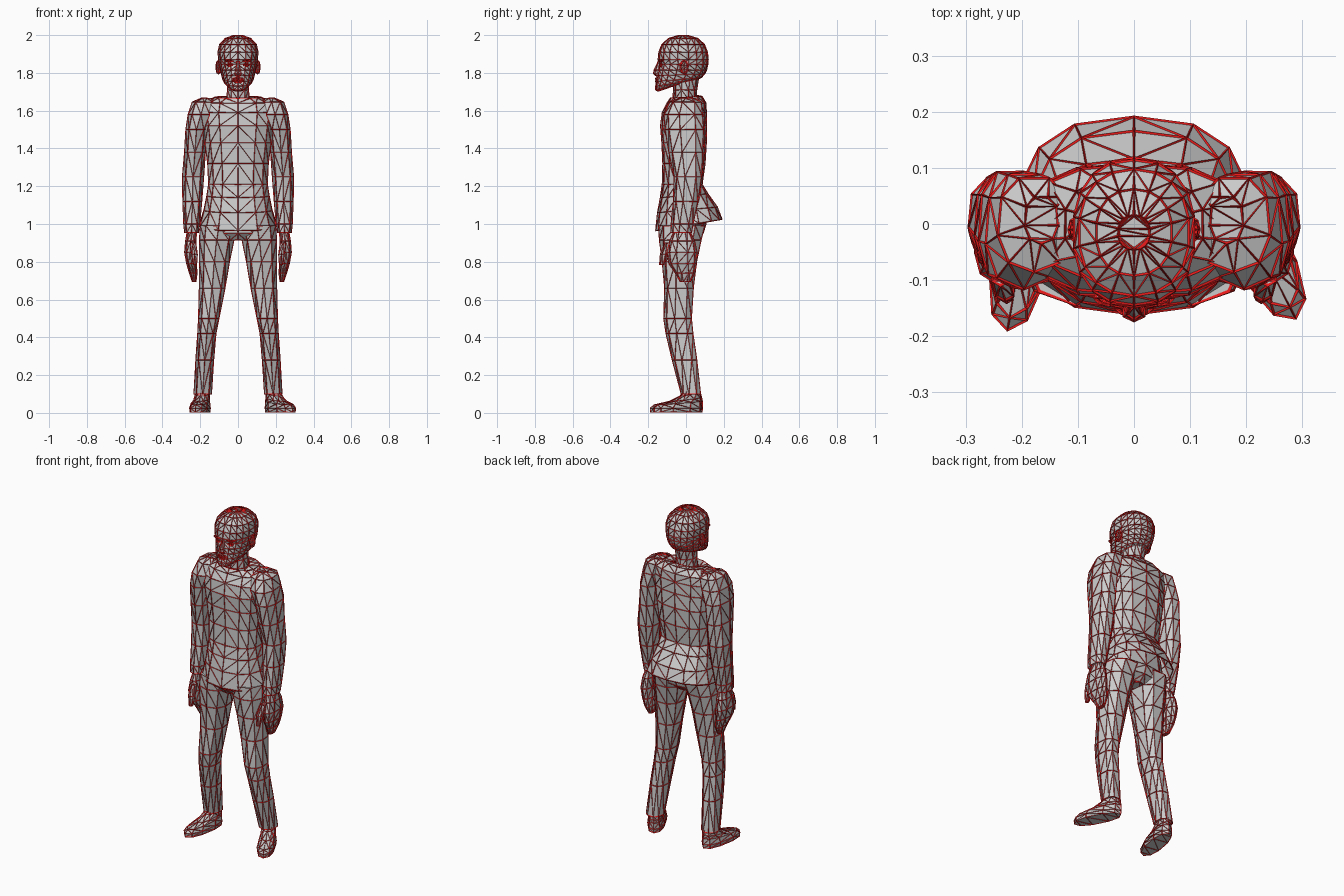
import bpy
import bmesh
import math
from mathutils import Matrix

default_cube = bpy.data.objects.get("Cube")
if default_cube:
    bpy.data.objects.remove(default_cube, do_unlink=True)

WIRE = 0.007


def make_material(name, colour):
    mat = bpy.data.materials.new(name)
    mat.use_nodes = True
    mat.diffuse_color = colour
    mat.node_tree.nodes["Principled BSDF"].inputs["Base Color"].default_value = colour
    return mat


surface_grey = make_material("surface_grey", (0.6, 0.6, 0.6, 1))
wire_red = make_material("wire_red", (0.8, 0.01, 0.01, 1))


def finish(name, bm, matrix=None):
    """Triangulate a part and trace every edge with a red strut."""
    bmesh.ops.recalc_face_normals(bm, faces=bm.faces)
    bmesh.ops.triangulate(bm, faces=bm.faces, quad_method="SHORT_EDGE")
    if matrix:
        bm.transform(matrix)
        if matrix.determinant() < 0:
            bmesh.ops.reverse_faces(bm, faces=bm.faces)
    mesh = bpy.data.meshes.new(name)
    bm.to_mesh(mesh)
    bm.free()
    obj = bpy.data.objects.new(name, mesh)
    bpy.context.collection.objects.link(obj)
    mesh.materials.append(surface_grey)
    mesh.materials.append(wire_red)
    wire = obj.modifiers.new("edge_struts", "WIREFRAME")
    wire.thickness = WIRE
    wire.use_replace = False
    wire.use_even_offset = False
    wire.use_boundary = True
    wire.material_offset = 1
    return obj


def loft(name, rings, sides=8, power=2.4, cap_start=True, cap_end=True, matrix=None):
    """Skin rings of (z, centre x, half width, front y, back y, rise to the back)."""
    bm = bmesh.new()
    loops = []
    for z, cx, half, front, back, *rise in rings:
        rise = rise[0] if rise else 0
        loop = []
        for i in range(sides):
            angle = math.tau * i / sides - math.pi / 2
            c, s = (math.copysign(abs(v) ** (2 / power), v)
                    for v in (math.cos(angle), math.sin(angle)))
            t = (s + 1) / 2
            loop.append(bm.verts.new((cx + half * c, front + (back - front) * t, z + rise * t)))
        loops.append(loop)
    for low, high in zip(loops, loops[1:]):
        for i in range(sides):
            j = (i + 1) % sides
            bm.faces.new((low[i], low[j], high[j], high[i]))
    if cap_start:
        bm.faces.new(loops[0][::-1])
    if cap_end:
        bm.faces.new(loops[-1])
    return finish(name, bm, matrix)


def blob(name, centre, size, segments=8, rings=6):
    """A squashed faceted sphere."""
    bm = bmesh.new()
    bmesh.ops.create_uvsphere(bm, u_segments=segments, v_segments=rings, radius=1)
    return finish(name, bm, Matrix.Translation(centre) @ Matrix.Diagonal((*size, 1)))


# Jacket with a flared open hem and a low front neckline
loft("jacket", [
    (.965, 0, .205, -.16, .19, .06),
    (1.06, 0, .182, -.15, .165, .03),
    (1.14, 0, .167, -.135, .115, .02),
    (1.21, 0, .158, -.125, .085),
    (1.32, 0, .163, -.122, .1),
    (1.43, 0, .178, -.127, .107),
    (1.52, 0, .19, -.134, .107),
    (1.59, 0, .2, -.125, .107),
    (1.64, 0, .185, -.1, .105),
    (1.665, 0, .125, -.085, .085, .01),
    (1.625, 0, .065, -.08, .06, .055),
], sides=14, power=2.5, cap_start=False, cap_end=False)

# Trouser seat between the legs and the hem
loft("trouser_seat", [
    (.915, 0, .07, -.11, .05),
    (.95, 0, .165, -.14, .09),
    (1.0, 0, .185, -.145, .105),
    (1.1, 0, .165, -.13, .1),
], sides=12)

# Neck and head
loft("neck", [
    (1.6, 0, .075, -.08, .055),
    (1.66, 0, .062, -.068, .056),
    (1.71, 0, .058, -.066, .056),
    (1.79, 0, .06, -.07, .07),
], sides=10, power=2)

loft("head", [
    (1.704, 0, .035, -.148, -.03, .04),
    (1.71, 0, .052, -.16, .02, .045),
    (1.73, 0, .07, -.16, .055, .035),
    (1.755, 0, .08, -.155, .08, .02),
    (1.785, 0, .087, -.152, .098, .01),
    (1.815, 0, .093, -.148, .108),
    (1.845, 0, .099, -.14, .115),
    (1.87, 0, .103, -.147, .117),
    (1.91, 0, .107, -.143, .113),
    (1.95, 0, .098, -.127, .097),
    (1.982, 0, .068, -.092, .062),
    (1.996, 0, .028, -.045, .015),
], sides=18, power=2.3)

# Face details
loft("nose", [
    (1.785, 0, .014, -.158, -.135),
    (1.797, 0, .02, -.172, -.135),
    (1.815, 0, .013, -.168, -.135),
    (1.86, 0, .008, -.147, -.13),
], sides=6)
blob("upper_lip", (0, -.15, 1.768), (.032, .012, .007), rings=4)
blob("lower_lip", (0, -.15, 1.755), (.027, .012, .007), rings=4)

# Arm, hand and leg cross-sections on the model's left
arm_rings = [
    (1.665, .165, .03, -.035, .05),
    (1.645, .178, .065, -.085, .085),
    (1.58, .196, .068, -.115, .092),
    (1.5, .22, .056, -.11, .097),
    (1.38, .228, .055, -.09, .092),
    (1.25, .238, .056, -.062, .085),
    (1.12, .242, .05, -.066, .065),
    (1.0, .245, .042, -.078, .04),
    (.955, .246, .037, -.08, .032),
]
hand_rings = [
    (.97, .243, .025, -.06, .015),
    (.91, .25, .028, -.085, .045),
    (.85, .253, .03, -.1, .058),
    (.79, .246, .026, -.09, .055),
    (.74, .237, .02, -.055, .047),
    (.695, .232, .01, -.03, .022),
]
thumb_rings = [
    (.9, .238, .016, -.11, -.07),
    (.84, .23, .016, -.135, -.1),
    (.785, .227, .009, -.14, -.118),
]
leg_rings = [
    (.99, .1, .1, -.145, .105),
    (.915, .113, .092, -.14, .085),
    (.8, .125, .08, -.125, .06),
    (.66, .137, .068, -.112, .042),
    (.5, .155, .054, -.117, .032),
    (.42, .165, .048, -.105, .04),
    (.28, .176, .047, -.072, .06),
    (.1, .187, .047, -.025, .08),
]
# Shoe outline around the ankle, stacked from the sole up
shoe_rings = [
    (.004, 0, .046, -.22, .055),
    (.025, 0, .048, -.222, .058),
    (.042, 0, .043, -.2, .057, .02),
    (.06, 0, .038, -.12, .053, .02),
    (.09, 0, .036, -.06, .045, .02),
    (.12, 0, .034, -.045, .04),
]

# Paired parts, the left shoe turned further out
for side, sign, turn in (("left", 1, 27), ("right", -1, 10)):
    mirror = Matrix.Diagonal((sign, 1, 1, 1))
    loft(side + "_sleeve", arm_rings, matrix=mirror, sides=9)
    loft(side + "_hand", hand_rings, matrix=mirror, sides=10)
    loft(side + "_thumb", thumb_rings, matrix=mirror, sides=6)
    loft(side + "_trouser_leg", leg_rings, matrix=mirror, sides=9)
    ankle = Matrix.Translation((.187, .03, 0)) @ Matrix.Rotation(math.radians(turn), 4, "Z")
    loft(side + "_shoe", shoe_rings, matrix=mirror @ ankle, sides=10, power=2.3)
    blob(side + "_ear", (sign * .104, -.01, 1.83), (.012, .022, .036), rings=5)
    blob(side + "_eye", (sign * .04, -.128, 1.842), (.018, .012, .009))
    blob(side + "_brow", (sign * .042, -.132, 1.865), (.028, .012, .006), rings=4)
